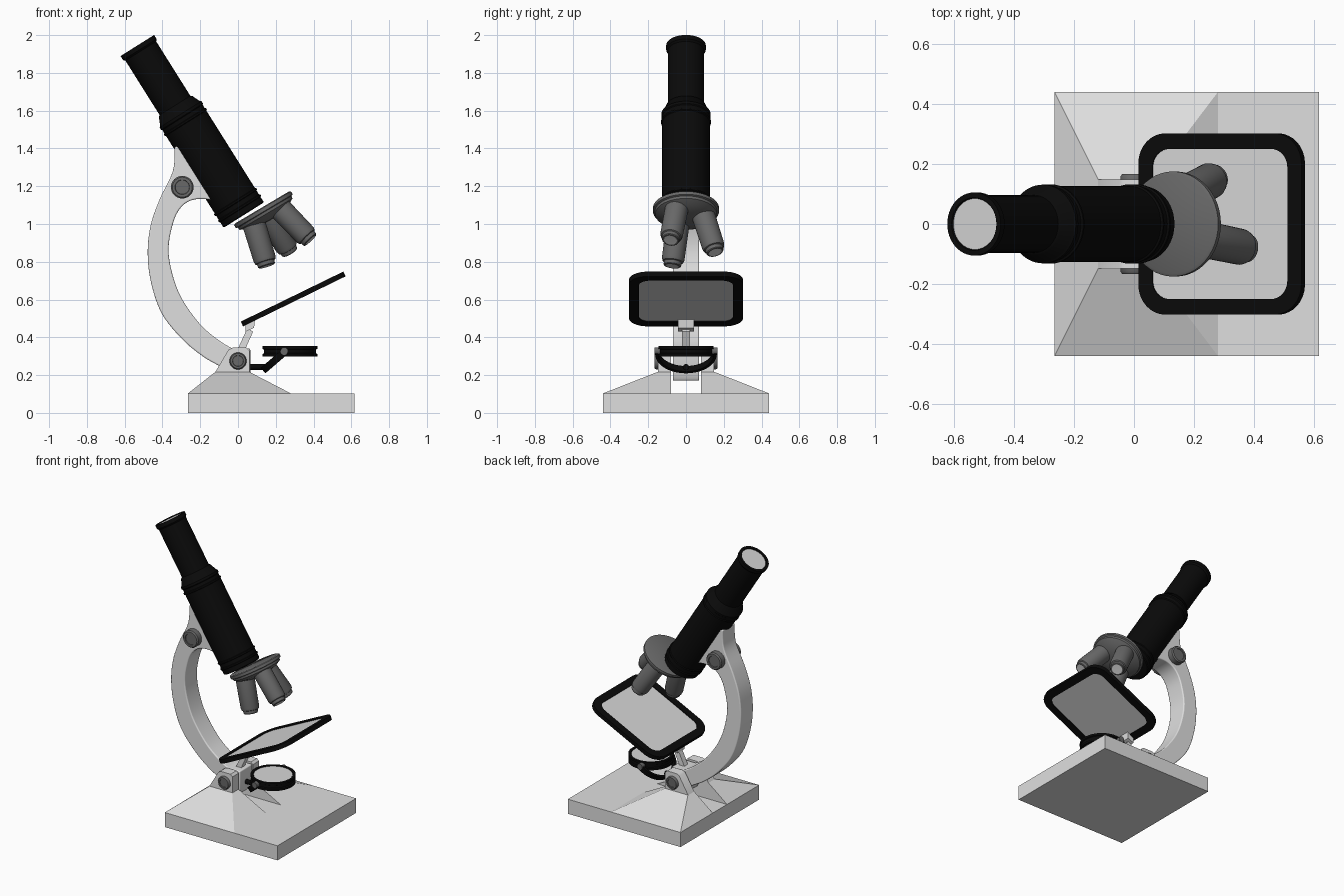
import bpy, bmesh, math
from mathutils import Vector, Matrix

if "Cube" in bpy.data.objects:
    bpy.data.objects.remove(bpy.data.objects["Cube"])


def material(name, c):
    m = bpy.data.materials.new(name)
    m.diffuse_color = (c, c, c, 1)
    m.use_nodes = True
    m.node_tree.nodes["Principled BSDF"].inputs["Base Color"].default_value = m.diffuse_color
    return m


LIGHT = material("light grey paint", 0.74)
GLASS = material("pale glass", 0.68)
GREY = material("dark grey metal", 0.14)
BLACK = material("black", 0.003)


def finish(name, bm, mats, bevel=0, segs=3, angle=35):
    bmesh.ops.remove_doubles(bm, verts=bm.verts, dist=1e-5)
    bmesh.ops.recalc_face_normals(bm, faces=bm.faces)
    me = bpy.data.meshes.new(name)
    bm.to_mesh(me)
    bm.free()
    ob = bpy.data.objects.new(name, me)
    bpy.context.collection.objects.link(ob)
    for m in mats:
        me.materials.append(m)
    if bevel:
        b = ob.modifiers.new("bevel", 'BEVEL')
        b.width, b.segments, b.limit_method = bevel, segs, 'ANGLE'
        b.angle_limit = math.radians(40)
    bpy.ops.object.select_all(action='DESELECT')
    ob.select_set(True)
    bpy.context.view_layer.objects.active = ob
    bpy.ops.object.shade_smooth_by_angle(angle=math.radians(angle))
    return ob


def lathe(name, origin, axis, profile, mats, lens=(), n=48):
    """Spin (radius, distance) points about an axis; lens = segments using slot 1."""
    bm = bmesh.new()
    rot = Vector(axis).to_track_quat('Z', 'Y').to_matrix().to_4x4()
    M = Matrix.Translation(origin) @ rot
    rings = [[bm.verts.new(M @ Vector((r * math.cos(2 * math.pi * k / n),
                                       r * math.sin(2 * math.pi * k / n), t)))
              for k in range(n)] if r else [bm.verts.new(M @ Vector((0, 0, t)))]
             for r, t in profile]
    for i, (a, b) in enumerate(zip(rings, rings[1:])):
        for k in range(n):
            j = (k + 1) % n
            vs = [a[k % len(a)], a[j % len(a)], b[j % len(b)], b[k % len(b)]]
            f = bm.faces.new(list(dict.fromkeys(vs)))
            f.material_index = 1 if i in lens else 0
    return finish(name, bm, mats)


def prism(name, pts, y0, y1, mat, **kw):
    """Extrude an (x, z) outline from y0 to y1."""
    bm = bmesh.new()
    a = [bm.verts.new((x, y0, z)) for x, z in pts]
    b = [bm.verts.new((x, y1, z)) for x, z in pts]
    bm.faces.new(a)
    bm.faces.new(b[::-1])
    for i in range(len(a)):
        j = (i + 1) % len(a)
        bm.faces.new((a[i], a[j], b[j], b[i]))
    return finish(name, bm, [mat], **kw)


def spline(p, steps=6):
    out = []
    q = [Vector(v) for v in [p[0]] + p + [p[-1]]]
    for a, b, c, d in zip(q, q[1:], q[2:], q[3:]):
        for s in range(steps):
            t = s / steps
            out.append(0.5 * (2 * b + (c - a) * t + (2 * a - 5 * b + 4 * c - d) * t * t
                              + (3 * b - a - 3 * c + d) * t ** 3))
    return out + [q[-1]]


# base slab
prism("base", [(-0.265, 0), (0.617, 0), (0.617, 0.103), (-0.265, 0.103)], -0.44, 0.44, LIGHT)

# sloped foot halves, hinge ears, hinge bolts and arm knobs on both sides
for s, side in ((1, "back"), (-1, "front")):
    bm = bmesh.new()
    for x, y, z in [(-0.265, 0.44, 0.103), (0.28, 0.44, 0.103), (-0.265, 0.08, 0.103), (0.28, 0.08, 0.103),
                    (-0.12, 0.15, 0.217), (0.06, 0.15, 0.217), (-0.12, 0.08, 0.217), (0.06, 0.08, 0.217)]:
        bm.verts.new((x, s * y, z))
    bmesh.ops.convex_hull(bm, input=bm.verts)
    finish(f"foot_{side}", bm, [LIGHT], angle=5)
    prism(f"hinge_ear_{side}", [(-0.12, 0.217), (-0.05, 0.335), (-0.03, 0.345), (0.045, 0.345),
                                (0.06, 0.33), (0.06, 0.217)], s * 0.08, s * 0.148, LIGHT)
    for nm, x, z, r, y in (("hinge_bolt", 0, 0.275, 0.045, 0.138), ("arm_knob", -0.295, 1.195, 0.06, 0.06)):
        h = 0.028 if nm == "hinge_bolt" else 0.055
        lathe(f"{nm}_{side}", (x, s * y, z), (0, s, 0),
              [(0, 0), (r, 0), (r, h - 0.008), (r * 0.88, h), (r * 0.65, h), (r * 0.62, h - 0.006),
               (0, h - 0.006)], [GREY], n=32)

# curved arm
outer = spline([(-0.335, 1.41), (-0.345, 1.28), (-0.415, 1.13), (-0.463, 0.99), (-0.478, 0.84),
                (-0.458, 0.68), (-0.40, 0.52), (-0.29, 0.385), (-0.18, 0.295), (-0.08, 0.235), (-0.04, 0.175)])
inner = spline([(-0.03, 0.34), (-0.11, 0.39), (-0.21, 0.48), (-0.315, 0.64), (-0.367, 0.84),
                (-0.345, 1.0), (-0.30, 1.09), (-0.23, 1.13), (-0.13, 1.125), (-0.05, 1.09)])
arm = [tuple(v) for v in outer] + [(0.05, 0.17), (0.065, 0.2), (0.065, 0.34)] + [tuple(v) for v in inner]
prism("arm", arm + [(-0.03, 1.15), (-0.22, 1.41)], -0.07, 0.07, LIGHT, bevel=0.03, segs=4)

# body tube with eyepiece
AX = Vector((0.532, 0, -0.847))
TOP = Vector((-0.533, 0, 1.945))
body = [(0, 0.006), (0.085, 0.006), (0.088, 0), (0.105, 0), (0.105, 0.025), (0.096, 0.035),
        (0.096, 0.375), (0.104, 0.38), (0.124, 0.425), (0.131, 0.43), (0.131, 0.445), (0.126, 0.45)]
for t in (0.47, 0.97, 1.01):
    body += [(0.126, t), (0.132, t + 0.004), (0.132, t + 0.012), (0.126, t + 0.016)]
lathe("body_tube", TOP, AX, body + [(0.126, 1.055), (0.12, 1.06), (0, 1.06)], [BLACK, GLASS], lens=(0,))

# rotating nosepiece
HUB = Vector((0.135, 0, 1.075))
NX = Vector((0.51, 0, -0.86)).normalized()
lathe("nosepiece", HUB, NX, [(0, -0.015), (0.165, -0.015), (0.175, -0.01), (0.175, 0.008), (0.165, 0.012),
                             (0.163, 0.026), (0.13, 0.045), (0.07, 0.062), (0, 0.066)], [GREY])

# three objectives
U = Vector((NX.z, 0, -NX.x))
for i, deg in enumerate((28, 148, 268)):
    a = math.radians(deg)
    # first points down-left towards the front, the rest follow at thirds of a turn
    rad = U * math.cos(a) + Vector((0, -1, 0)) * math.sin(a)
    root = HUB + NX * 0.03 + rad * 0.09
    tip = HUB + NX * 0.265 + rad * 0.155
    L = (tip - root).length
    lathe(f"objective_{i + 1}", root, tip - root,
          [(0, 0), (0.062, 0), (0.06, L - 0.04), (0.055, L - 0.025), (0.048, L - 0.022), (0.046, L - 0.004),
           (0.042, L), (0.034, L), (0, L - 0.002)], [GREY, GLASS], lens=(7,), n=32)


# tilted stage: rounded frame and pane
def rounded(h, r, n=8):
    return [(sx * (h - r) + r * math.cos(q + k * math.pi / 2 / n), sy * (h - r) + r * math.sin(q + k * math.pi / 2 / n))
            for sx, sy, q in ((1, 1, 0), (-1, 1, math.pi / 2), (-1, -1, math.pi), (1, -1, 1.5 * math.pi))
            for k in range(n + 1)]


M = Matrix.Translation((0.292, 0, 0.603)) @ Matrix.Rotation(-math.radians(26), 4, 'Y')
bm = bmesh.new()
loops = [[bm.verts.new(M @ Vector((x, y, z))) for x, y in rounded(h, r)]
         for h, r, z in ((0.302, 0.1, 0.014), (0.302, 0.1, -0.014), (0.25, 0.06, -0.014), (0.25, 0.06, 0.014))]
for a, b in zip(loops, loops[1:] + loops[:1]):
    for i in range(len(a)):
        j = (i + 1) % len(a)
        bm.faces.new((a[i], a[j], b[j], b[i]))
finish("stage_frame", bm, [BLACK])
pane = prism("stage_pane", rounded(0.252, 0.06), -0.009, 0.009, GLASS)
pane.matrix_world = M @ Matrix.Rotation(math.pi / 2, 4, 'X')

# stage bracket
prism("stage_stem", [(-0.005, 0.33), (0.035, 0.33), (0.08, 0.43), (0.05, 0.45)], -0.02, 0.02, LIGHT)
prism("stage_clamp", [(0.04, 0.43), (0.085, 0.45), (0.09, 0.495), (0.04, 0.475)], -0.043, 0.043, LIGHT)

# mirror, glass on both sides
lathe("mirror", (0.275, 0, 0.298), (0, 0, 1),
      [(0, 0.004), (0.125, 0.004), (0.128, 0), (0.145, 0), (0.145, 0.014), (0.138, 0.018), (0.138, 0.037),
       (0.145, 0.041), (0.145, 0.055), (0.128, 0.055), (0.125, 0.051), (0, 0.051)],
      [BLACK, GLASS], lens=(0, 10))

# half-ring yoke, pivots and rod
bm = bmesh.new()
rows = []
for k in range(33):
    a = math.pi * k / 32
    d = Vector((-0.72 * math.sin(a), math.cos(a), -0.62 * math.sin(a)))
    w = Vector((0.62, 0, -0.72)) * 0.02
    c = Vector((0.25, 0, 0.325))
    rows.append([bm.verts.new(c + d * r + w * e) for r, e in ((0.147, -1), (0.147, 1), (0.163, 1), (0.163, -1))])
for a, b in zip(rows, rows[1:]):
    for i in range(4):
        bm.faces.new((a[i], a[(i + 1) % 4], b[(i + 1) % 4], b[i]))
bm.faces.new(rows[0])
bm.faces.new(rows[-1][::-1])
finish("mirror_yoke", bm, [BLACK])
for s in (1, -1):
    lathe("mirror_pivot", (0.245, s * 0.135, 0.327), (0, s, 0), [(0, 0), (0.02, 0), (0.02, 0.033), (0, 0.033)],
          [GREY], n=24)
lathe("mirror_rod", (0.05, 0, 0.243), (1, 0, 0), [(0, 0), (0.016, 0), (0.016, 0.11), (0, 0.11)], [BLACK], n=24)
